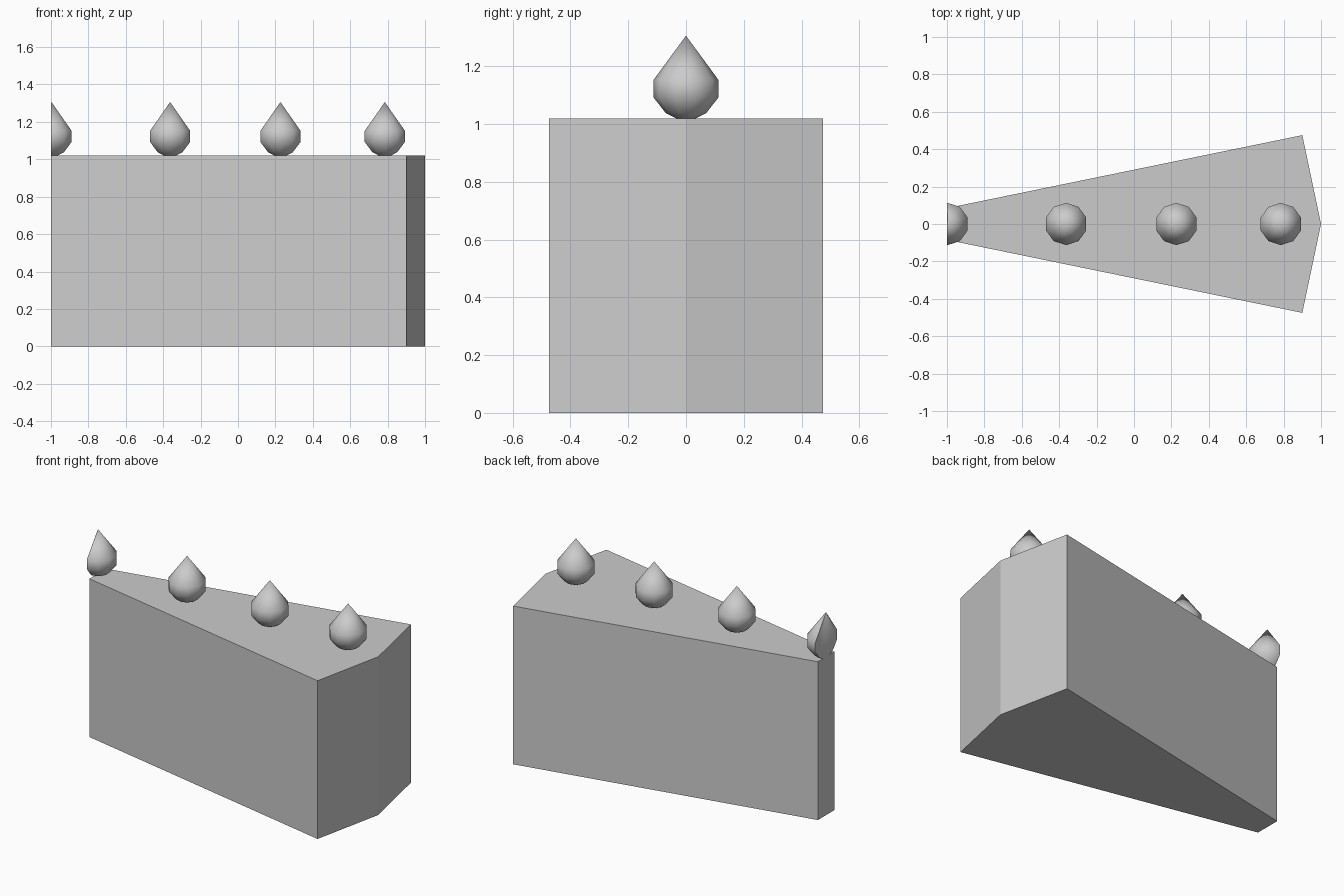
import bpy, bmesh, math

if "Cube" in bpy.data.objects:
    bpy.data.objects.remove(bpy.data.objects["Cube"])

SIDES = 10
TOP = 1.02


def finish(bm, name, smooth=False):
    bmesh.ops.recalc_face_normals(bm, faces=bm.faces)
    me = bpy.data.meshes.new(name)
    bm.to_mesh(me)
    bm.free()
    ob = bpy.data.objects.new(name, me)
    bpy.context.collection.objects.link(ob)
    if smooth:
        bpy.ops.object.select_all(action='DESELECT')
        ob.select_set(True)
        bpy.context.view_layer.objects.active = ob
        bpy.ops.object.shade_smooth_by_angle(angle=math.radians(50))
    return ob


# Wedge: five-sided outline extruded upwards
bm = bmesh.new()
outline = [(-1, -0.085), (0.9, -0.475), (1, 0), (0.9, 0.475), (-1, 0.085)]
base = bm.faces.new([bm.verts.new((x, y, 0)) for x, y in outline])
ext = bmesh.ops.extrude_face_region(bm, geom=[base], use_keep_orig=True)
bmesh.ops.translate(bm, vec=(0, 0, TOP),
                    verts=[v for v in ext["geom"] if isinstance(v, bmesh.types.BMVert)])
finish(bm, "cake_slice")


# Piped drop: ten-sided lathe with a pointed top
def drop(x, name):
    bm = bmesh.new()
    rings = []
    for r, z in [(0.07, 1.038), (0.113, 1.093), (0.113, 1.152)]:
        rings.append([bm.verts.new((x + r * math.cos(a), r * math.sin(a), z))
                      for a in (math.pi / 2 + i * math.tau / SIDES for i in range(SIDES))])
    bottom = bm.verts.new((x, 0, 1.003))
    tip = bm.verts.new((x, 0, 1.306))
    for i in range(SIDES):
        j = (i + 1) % SIDES
        bm.faces.new((bottom, rings[0][j], rings[0][i]))
        for lo, hi in zip(rings, rings[1:]):
            bm.faces.new((lo[i], lo[j], hi[j], hi[i]))
        bm.faces.new((rings[-1][i], rings[-1][j], tip))
    # The drop at the point of the slice is cut flush with its end face
    if x < -0.9:
        cut = bmesh.ops.bisect_plane(bm, geom=bm.verts[:] + bm.edges[:] + bm.faces[:],
                                     plane_co=(-1, 0, 0), plane_no=(-1, 0, 0),
                                     clear_outer=True)
        bmesh.ops.holes_fill(bm, edges=[e for e in bm.edges if e.is_boundary], sides=0)
    finish(bm, name, smooth=True)


for n, x in enumerate((-0.997, -0.363, 0.227, 0.785), 1):
    drop(x, f"cream_drop_{n}")
